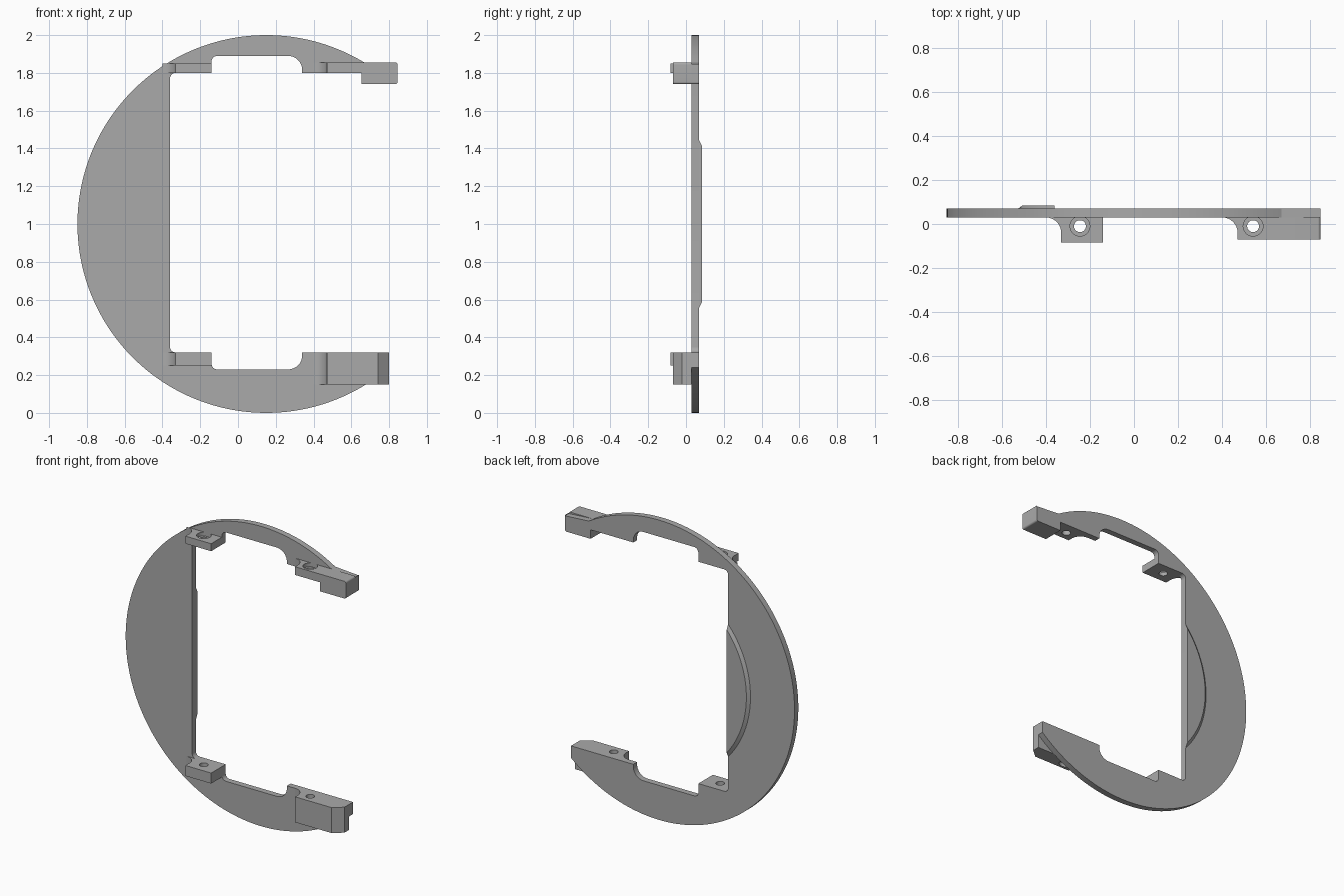
import bpy, bmesh, math
from mathutils import Vector

cube = bpy.data.objects.get("Cube")
if cube:
    bpy.data.objects.remove(cube, do_unlink=True)

grey = bpy.data.materials.new("mid grey")
grey.use_nodes = True
grey.diffuse_color = (0.4, 0.4, 0.4, 1)
grey.node_tree.nodes["Principled BSDF"].inputs["Base Color"].default_value = (0.4, 0.4, 0.4, 1)

CX, CZ, R = 0.15, 1.0, 1.0      # ring centre and radius
FRONT, BACK = 0.03, 0.07        # plate faces
EDGE = -0.36                    # straight inner edge


def rounded(points, steps=8):
    """Outline from (x, y, radius) corners, each rounded by its radius."""
    out = []
    for i, (x, y, r) in enumerate(points):
        p = Vector((x, y))
        if r == 0:
            out.append(p)
            continue
        a = (Vector(points[i - 1][:2]) - p).normalized() * r
        b = (Vector(points[(i + 1) % len(points)][:2]) - p).normalized() * r
        for k in range(steps + 1):
            t = k / steps * math.pi / 2
            out.append(p + a * (1 - math.sin(t)) + b * (1 - math.cos(t)))
    return out


def arc(radius, start, end, steps):
    return [Vector((CX + radius * math.cos(start + (end - start) * k / steps),
                    CZ + radius * math.sin(start + (end - start) * k / steps)))
            for k in range(steps + 1)]


def solid(name, loops, place):
    """Skin between two matching outlines; place maps (u, v, depth) to space."""
    bm = bmesh.new()
    rings = [[bm.verts.new(place(p.x, p.y, d)) for p in pts] for pts, d in loops]
    n = len(rings[0])
    for i in range(n):
        j = (i + 1) % n
        bm.faces.new((rings[0][i], rings[0][j], rings[1][j], rings[1][i]))
    for ring in rings:
        bm.faces.new(ring)
    bmesh.ops.recalc_face_normals(bm, faces=bm.faces)
    mesh = bpy.data.meshes.new(name)
    bm.to_mesh(mesh)
    bm.free()
    mesh.materials.append(grey)
    obj = bpy.data.objects.new(name, mesh)
    bpy.context.collection.objects.link(obj)
    return obj


def upright(u, v, d):
    return (u, d, v)


def flat(u, v, d):
    return (u, v, d)


def activate(obj):
    bpy.ops.object.select_all(action='DESELECT')
    obj.select_set(True)
    bpy.context.view_layer.objects.active = obj


def drill(obj, x, z0, z1, radius):
    """Cut a vertical round hole through obj between two heights."""
    pts = [Vector((x + radius * math.cos(k * math.tau / 32),
                   -0.01 + radius * math.sin(k * math.tau / 32))) for k in range(32)]
    cutter = solid("hole_cutter", [(pts, z0), (pts, z1)], flat)
    cutter.hide_render = True
    mod = obj.modifiers.new("hole", 'BOOLEAN')
    mod.operation, mod.object, mod.solver = 'DIFFERENCE', cutter, 'EXACT'
    activate(obj)
    bpy.ops.object.modifier_apply(modifier=mod.name)
    bpy.data.objects.remove(cutter, do_unlink=True)


# C-shaped plate: outer arc, then the inner opening back to the upper tip
top_angle = math.asin(0.855)
end_angle = math.tau - math.acos(0.65)
inner = rounded([
    (0.8, 0.32, 0), (0.34, 0.32, 0), (0.34, 0.23, 0.075), (-0.14, 0.23, 0.03),
    (-0.14, 0.32, 0), (EDGE, 0.32, 0.03), (EDGE, 1.80, 0.03), (-0.14, 1.80, 0),
    (-0.14, 1.89, 0.03), (0.34, 1.89, 0.075), (0.34, 1.80, 0), (0.655, 1.80, 0),
    (0.655, 1.74, 0), (0.845, 1.74, 0.012), (0.845, 1.855, 0.012)])
outline = arc(R, top_angle, end_angle, 120) + inner
plate = solid("ring_plate", [(outline, FRONT), (outline, BACK)], upright)

# Raised pad on the back, with a sloped curved rim
pad = []
for radius, depth in ((0.675, BACK), (0.655, 0.085)):
    half = math.acos((CX - EDGE) / radius)
    pad.append((arc(radius, math.pi - half, math.pi + half, 32), depth))
back_pad = solid("back_pad", pad, upright)


def lug(name, x0, x1, y, z0, z1, chamfer=False):
    """Screw block on the front face with a concave fillet on one side."""
    pts = [Vector((x0 - 0.07 + 0.07 * math.sin(k * math.pi / 16),
                   -0.04 + 0.07 * math.cos(k * math.pi / 16))) for k in range(9)]
    pts.append(Vector((x0, y)))
    if chamfer:
        pts += [Vector((x1 - 0.06, y)), Vector((x1, y + 0.05))]
    else:
        pts.append(Vector((x1, y)))
    pts.append(Vector((x1, FRONT)))
    return solid(name, [(pts, z0), (pts, z1)], flat)


parts = [plate, back_pad]
for name, x0, x1, y, z0, z1, hole_x in (
        ("lower_left_lug", -0.33, -0.14, -0.083, 0.25, 0.32, -0.245),
        ("upper_left_lug", -0.33, -0.14, -0.083, 1.80, 1.85, -0.245),
        ("lower_right_lug", 0.47, 0.8, -0.07, 0.15, 0.32, 0.54),
        ("upper_right_lug", 0.47, 0.655, -0.07, 1.80, 1.855, 0.54)):
    block = lug(name, x0, x1, y, z0, z1, name == "lower_right_lug")
    drill(block, hole_x, z0 - 0.1, z1 + 0.1, 0.027)
    # Wider recess for the screw head on the outer side
    if z0 > CZ:
        drill(block, hole_x, z1 - 0.025, z1 + 0.02, 0.045)
    else:
        drill(block, hole_x, z0 - 0.02, z0 + 0.025, 0.045)
    parts.append(block)

# Deeper end of the upper arm
tip = rounded([(0.655, 1.74, 0), (0.845, 1.74, 0.012), (0.845, 1.855, 0.012), (0.655, 1.855, 0)])
parts.append(solid("upper_arm_tip", [(tip, -0.07), (tip, FRONT)], upright))

for obj in parts:
    activate(obj)
    bpy.ops.object.shade_smooth_by_angle(angle=math.radians(25))
